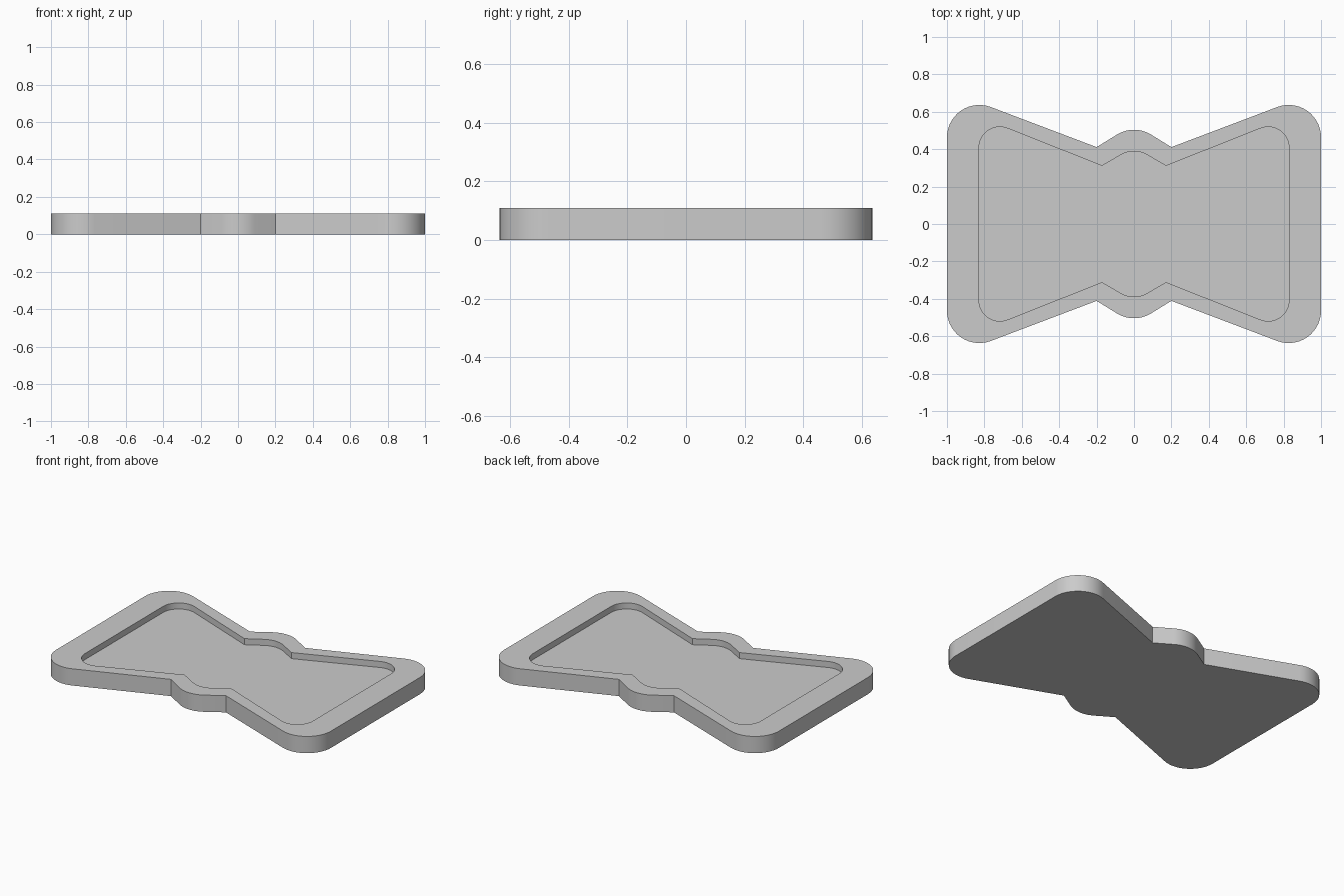
import bpy, bmesh, math
from mathutils import Vector

cube = bpy.data.objects.get("Cube")
if cube:
    bpy.data.objects.remove(cube, do_unlink=True)

HEIGHT, FLOOR, STEPS = 0.11, 0.07, 14


def fillet(prev, corner, nxt, radius):
    """Points of a round arc that replaces a sharp corner."""
    if radius == 0:
        return [corner]
    a, b = (prev - corner).normalized(), (nxt - corner).normalized()
    half = a.angle(b) / 2
    centre = corner + (a + b).normalized() * radius / math.sin(half)
    start = (corner + a * radius / math.tan(half) - centre).normalized()
    end = (corner + b * radius / math.tan(half) - centre).normalized()
    return [centre + start.slerp(end, i / STEPS).normalized() * radius
            for i in range(STEPS + 1)]


def bow_outline(apex, notch, corner, bump_radius, corner_radius):
    """Closed bow-tie outline, mirrored from one quarter."""
    quarter = [(*corner, corner_radius), (*notch, 0)]
    top = quarter + [(0, apex, bump_radius)] + [(-x, y, r) for x, y, r in reversed(quarter)]
    full = top + [(x, -y, r) for x, y, r in reversed(top)]
    pts = [Vector((x, y)) for x, y, r in full]
    n = len(pts)
    return [p for i in range(n)
            for p in fillet(pts[i - 1], pts[i], pts[(i + 1) % n], full[i][2])]


outer = bow_outline(0.534, (0.2, 0.411), (1.0, 0.714), 0.173, 0.173)
inner = bow_outline(0.411, (0.171, 0.311), (0.829, 0.572), 0.14, 0.112)

# Tray body: bottom, outer wall, flat rim, recess wall, recess floor
bm = bmesh.new()
levels = [(outer, 0), (outer, HEIGHT), (inner, HEIGHT), (inner, FLOOR)]
loops = [[bm.verts.new((p.x, p.y, z)) for p in line] for line, z in levels]
for low, high in zip(loops, loops[1:]):
    for i in range(len(low)):
        j = (i + 1) % len(low)
        bm.faces.new((low[i], low[j], high[j], high[i]))
bm.faces.new(list(reversed(loops[0])))
bm.faces.new(loops[-1])
bmesh.ops.recalc_face_normals(bm, faces=bm.faces)
mesh = bpy.data.meshes.new("bow_tray")
bm.to_mesh(mesh)
bm.free()
tray = bpy.data.objects.new("bow_tray", mesh)
bpy.context.collection.objects.link(tray)

# Single grey material
grey = bpy.data.materials.new("light grey")
grey.use_nodes = True
colour = (0.6, 0.6, 0.6, 1)
grey.diffuse_color = colour
grey.node_tree.nodes["Principled BSDF"].inputs["Base Color"].default_value = colour
mesh.materials.append(grey)

# Smooth rounded corners, crisp edges
bpy.ops.object.select_all(action="DESELECT")
tray.select_set(True)
bpy.context.view_layer.objects.active = tray
bpy.ops.object.shade_smooth_by_angle(angle=math.radians(25))
